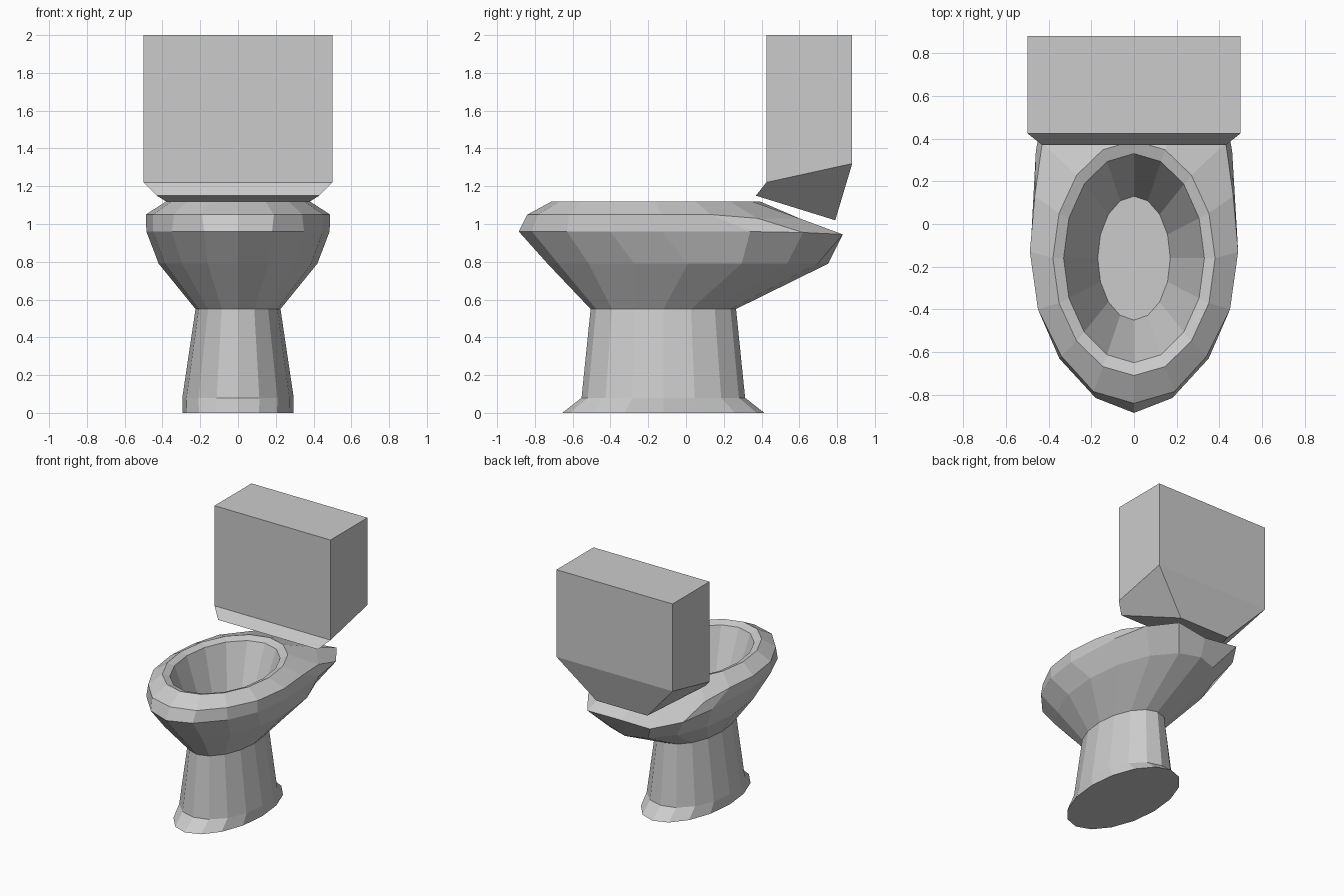
import bpy, bmesh
from math import sin, cos, pi

if "Cube" in bpy.data.objects:
    bpy.data.objects.remove(bpy.data.objects["Cube"])


def oval(cy, rx, ry, z, n=16):
    """Ring of n points, starting at the back."""
    return [(rx * sin(2 * pi * k / n), cy + ry * cos(2 * pi * k / n), z) for k in range(n)]


def mirrored(half):
    """Full ring from a half outline running back to front on +x."""
    return half + [(-x, y, z) for x, y, z in half[-2:0:-1]]


def loft(name, rings):
    """Skin a stack of rings and cap both ends."""
    bm = bmesh.new()
    loops = [[bm.verts.new(p) for p in ring] for ring in rings]
    for a, b in zip(loops, loops[1:]):
        for i in range(len(a)):
            j = (i + 1) % len(a)
            bm.faces.new((a[i], a[j], b[j], b[i]))
    bm.faces.new(loops[0])
    bm.faces.new(loops[-1])
    bmesh.ops.recalc_face_normals(bm, faces=bm.faces)
    mesh = bpy.data.meshes.new(name)
    bm.to_mesh(mesh)
    bm.free()
    obj = bpy.data.objects.new(name, mesh)
    bpy.context.collection.objects.link(obj)
    return obj


# widest ring of the bowl, squared off at the back
belly = mirrored([(0, .80, .93), (.27, .83, .945), (.41, .62, .955), (.46, .34, .96),
                  (.485, -.13, .96), (.45, -.40, .96), (.35, -.63, .96),
                  (.18, -.815, .96), (0, -.885, .96)])

# outer rim, sloping down to a shelf under the tank
rim = mirrored([(0, .60, 1.03), (.25, .60, 1.03), (.43, .38, 1.03), (.465, .13, 1.05),
                (.488, -.13, 1.05), (.45, -.40, 1.05), (.34, -.62, 1.05),
                (.19, -.785, 1.05), (0, -.84, 1.05)])

# pedestal, bowl shell, rim and hollow basin in one skin
loft("bowl_and_pedestal", [
    oval(-.12, .293, .535, 0),
    oval(-.12, .295, .433, .08),
    oval(-.12, .225, .385, .55),
    oval(.01, .42, .743, .79),
    belly,
    rim,
    oval(-.16, .38, .55, 1.12),
    oval(-.16, .33, .49, 1.10),
    oval(-.16, .17, .29, .62),
])


def section(front, back):
    """Four-cornered tank ring from (half width, y, z) at front and back."""
    (fx, fy, fz), (bx, by, bz) = front, back
    return [(-fx, fy, fz), (fx, fy, fz), (bx, by, bz), (-bx, by, bz)]


# tank with tapered underside
loft("tank", [
    section((.43, .37, 1.15), (.22, .79, 1.02)),
    section((.5, .425, 1.22), (.5, .88, 1.32)),
    section((.5, .425, 2), (.5, .88, 2)),
])
